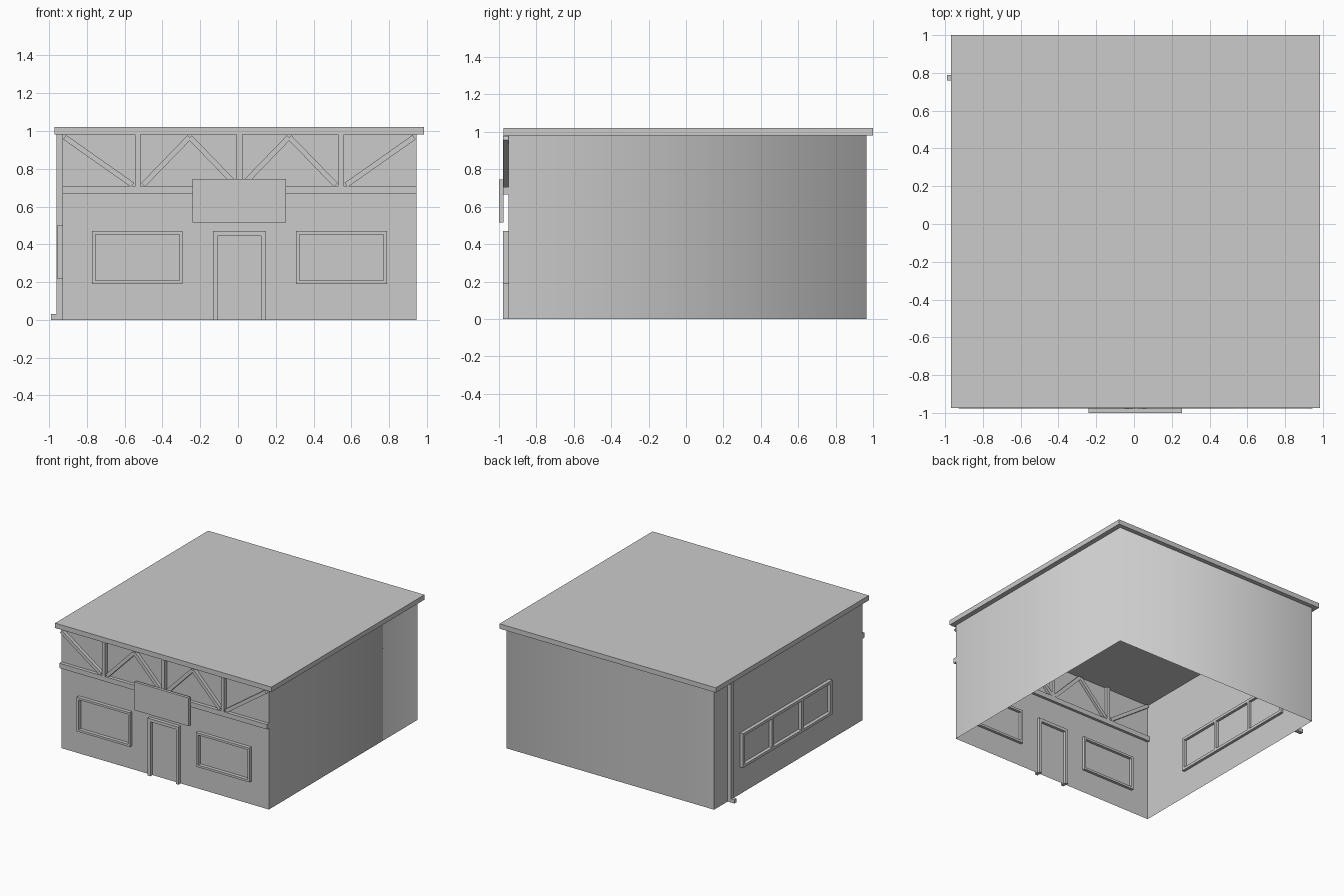
import bpy, bmesh, math
from mathutils import Vector, Matrix

if "Cube" in bpy.data.objects:
    bpy.data.objects.remove(bpy.data.objects["Cube"])

CX = 0.0075                     # symmetry plane of the building
X0, X1, Y0, Y1 = -0.93, 0.945, -0.95, 0.965
WALL_TOP, ROOF_TOP = 0.98, 1.02
OUT, INN = 0.028, 0.022         # trim depth outside / inside the wall


def to_object(name, bm):
    me = bpy.data.meshes.new(name)
    bm.to_mesh(me)
    bm.free()
    ob = bpy.data.objects.new(name, me)
    bpy.context.collection.objects.link(ob)
    return ob


def add_box(bm, lo, hi, rot=Matrix()):
    lo, hi = Vector(lo), Vector(hi)
    m = Matrix.Translation((lo + hi) / 2) @ rot @ Matrix.Diagonal((hi - lo).to_4d())
    bmesh.ops.create_cube(bm, size=1, matrix=m)


def box(name, lo, hi):
    bm = bmesh.new()
    add_box(bm, lo, hi)
    return to_object(name, bm)


def front_box(bm, a, b, z0, z1):
    add_box(bm, (a, Y0 - OUT, z0), (b, Y0 + INN, z1))


def side_box(bm, a, b, z0, z1):
    add_box(bm, (X0 - OUT, a, z0), (X0 + INN, b, z1))


def frame(name, put, a, b, z0, z1, w, sill=True, mullions=0):
    bm = bmesh.new()
    put(bm, a, a + w, z0, z1)
    put(bm, b - w, b, z0, z1)
    put(bm, a + w, b - w, z1 - w, z1)
    if sill:
        put(bm, a + w, b - w, z0, z0 + w)
    for i in range(mullions):
        c = a + (b - a) * (i + 1) / (mullions + 1)
        put(bm, c - w / 2, c + w / 2, z0 + w, z1 - w)
    return to_object(name, bm)


# Walls: open shell, softly shaded across the back right corner
bm = bmesh.new()
corners = [(X0, Y0), (X1, Y0), (X1, Y1), (X0, Y1)]
low = [bm.verts.new((x, y, 0)) for x, y in corners]
top = [bm.verts.new((x, y, WALL_TOP)) for x, y in corners]
for i in range(4):
    j = (i + 1) % 4
    bm.faces.new((low[i], low[j], top[j], top[i])).smooth = True
for e in bm.edges:
    mid = (e.verts[0].co + e.verts[1].co) / 2
    e.smooth = mid.x > X1 - 0.01 and mid.y > Y1 - 0.01
to_object("walls", bm)

# Roof slab
box("roof", (-0.97, -0.975, WALL_TOP), (0.985, 1.0, ROOF_TOP))

# Front windows and door surround
for side, label in ((-1, "left"), (1, "right")):
    a, b = sorted((CX + side * 0.30, CX + side * 0.78))
    frame("front_window_" + label, front_box, a, b, 0.19, 0.47, 0.018)
frame("door_frame", front_box, CX - 0.14, CX + 0.14, 0, 0.47, 0.025, sill=False)

# Side window with three panes
frame("side_window", side_box, -0.52, 0.63, 0.22, 0.50, 0.022, mullions=2)

# Decorative truss: beam, posts and mirrored diagonals
bm = bmesh.new()
front_box(bm, X0, X1, 0.665, 0.705)
to_object("truss_beam", bm)

bm = bmesh.new()
for c in (-0.5375, 0, 0.5375):
    front_box(bm, CX + c - 0.015, CX + c + 0.015, 0.705, WALL_TOP)
to_object("truss_posts", bm)

bm = bmesh.new()
bars = [((0.925, 0.967), (0.565, 0.714)),
        ((0.51, 0.714), (0.265, 0.967)),
        ((0.262, 0.967), (0.015, 0.712))]
for (xa, za), (xb, zb) in bars:
    for s in (-1, 1):
        dx, dz = s * (xb - xa), zb - za
        half = math.hypot(dx, dz) / 2
        c = Vector((CX + s * (xa + xb) / 2, Y0 + (INN - OUT) / 2, (za + zb) / 2))
        h = Vector((half, (OUT + INN) / 2, 0.014))
        add_box(bm, c - h, c + h, Matrix.Rotation(-math.atan2(dz, dx), 4, 'Y'))
to_object("truss_diagonals", bm)

# Blank sign board
box("sign_board", (CX - 0.2475, -1.0, 0.515), (CX + 0.2475, -0.977, 0.745))

# Downpipe with its foot
bm = bmesh.new()
add_box(bm, (-0.96, 0.76, 0), (X0, 0.79, WALL_TOP))
add_box(bm, (-0.99, 0.76, 0), (-0.96, 0.79, 0.03))
to_object("downpipe", bm)
